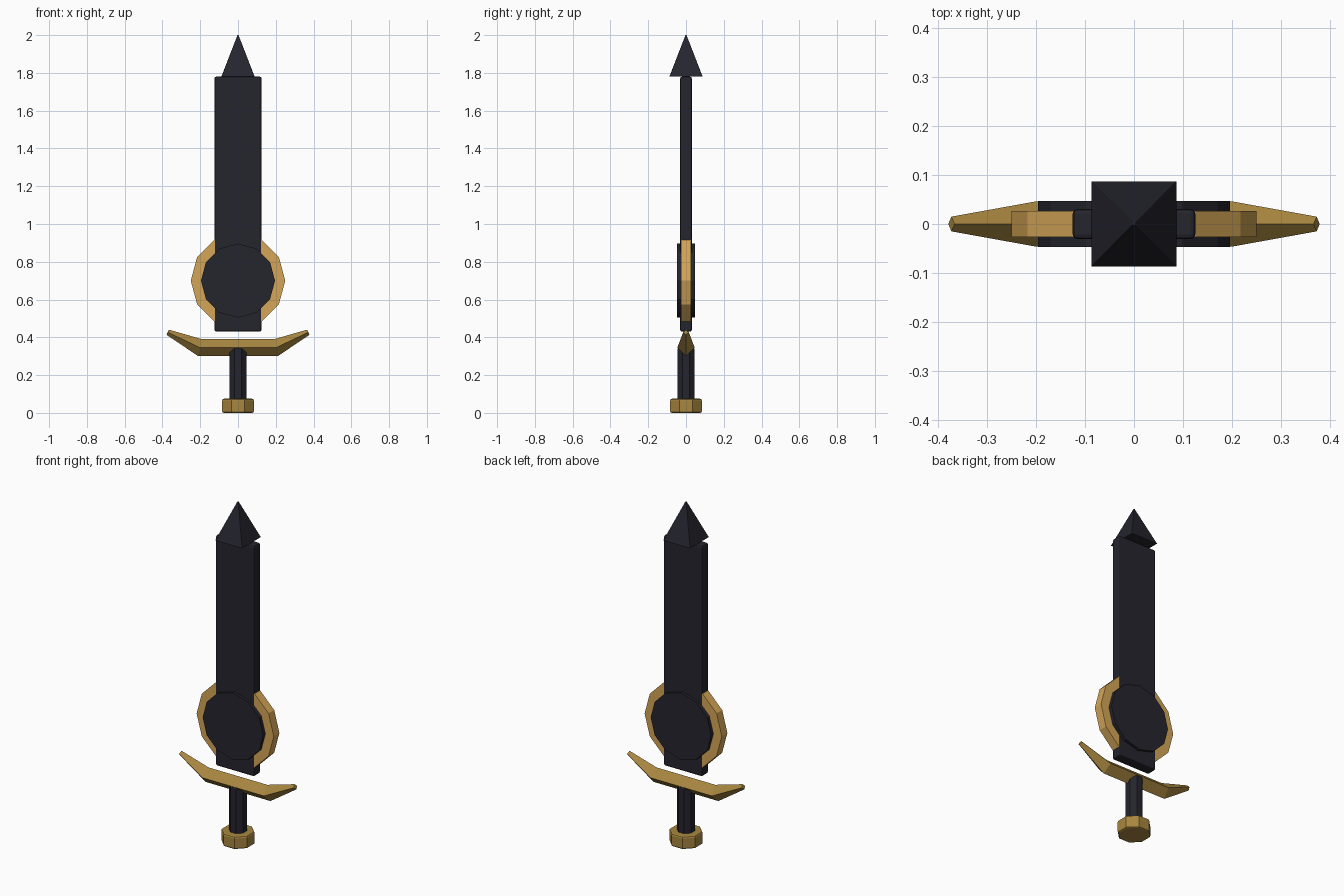
import bpy, bmesh, math
from mathutils import Matrix, Vector

if "Cube" in bpy.data.objects:
    bpy.data.objects.remove(bpy.data.objects["Cube"])


def material(name, rgb):
    m = bpy.data.materials.new(name)
    m.diffuse_color = (*rgb, 1)
    m.use_nodes = True
    m.node_tree.nodes["Principled BSDF"].inputs["Base Color"].default_value = m.diffuse_color
    return m


DARK = material("dark steel", (0.018, 0.018, 0.027))
BRASS = material("aged brass", (0.39, 0.24, 0.05))
GOLD = material("bright gold", (0.66, 0.38, 0.095))


def finish(name, bm, mat, bevel=0):
    bmesh.ops.recalc_face_normals(bm, faces=bm.faces)
    me = bpy.data.meshes.new(name)
    bm.to_mesh(me)
    bm.free()
    me.materials.append(mat)
    ob = bpy.data.objects.new(name, me)
    bpy.context.collection.objects.link(ob)
    if bevel:
        mod = ob.modifiers.new("bevel", 'BEVEL')
        mod.width = bevel
        mod.segments = 2
        mod.limit_method = 'ANGLE'
        mod.angle_limit = math.radians(50)
    return ob


def cone(name, mat, sides, r1, r2, depth, z, turn=0, facing_front=False, bevel=0):
    bm = bmesh.new()
    mtx = Matrix.Rotation(turn, 4, 'Z')
    if facing_front:
        mtx = Matrix.Rotation(math.pi / 2, 4, 'X') @ mtx
    bmesh.ops.create_cone(bm, cap_ends=True, segments=sides, radius1=r1, radius2=r2,
                          depth=depth, matrix=Matrix.Translation((0, 0, z)) @ mtx)
    return finish(name, bm, mat, bevel)


# Blade slab
bm = bmesh.new()
bmesh.ops.create_cube(bm, size=1, matrix=Matrix.Translation((0, 0, 1.105))
                      @ Matrix.Diagonal((0.25, 0.062, 1.35, 1)))
finish("blade", bm, DARK, 0.01)

# Pyramid tip
cone("blade_tip", DARK, 4, 0.088 * math.sqrt(2), 0.004, 0.22, 1.89, math.pi / 4, bevel=0.008)

# Round emblem: gold rim with a thicker dark disc through it
cone("emblem_rim", GOLD, 12, 0.25, 0.25, 0.052, 0.7, facing_front=True)
cone("emblem_disc", DARK, 12, 0.196, 0.196, 0.094, 0.7, facing_front=True)

# Octagonal grip and pommel, flats toward the front
flat = math.cos(math.pi / 8)
cone("grip", DARK, 8, 0.045 / flat, 0.045 / flat, 0.28, 0.205, math.pi / 8, bevel=0.008)
cone("pommel", BRASS, 8, 0.084 / flat, 0.084 / flat, 0.075, 0.0375, math.pi / 8, bevel=0.01)

# Crossguard: diamond section swept along a bent path, tapering to the ends
bm = bmesh.new()
stations = [(-0.372, 0.427, 0.015, 1), (-0.2, 0.345, 0.046, 0.5),
            (0.2, 0.345, 0.046, -0.5), (0.372, 0.427, 0.015, -1)]
bend = math.atan2(0.082, 0.172)
rings = []
for x, z, r, lean in stations:
    a = lean * bend
    up = Vector((math.sin(a), 0, math.cos(a)))
    side = Vector((0, 1, 0))
    c = Vector((x, 0, z))
    rings.append([bm.verts.new(c + v * r) for v in (up, side, -up, -side)])
for p, q in zip(rings, rings[1:]):
    for i in range(4):
        bm.faces.new((p[i], p[(i + 1) % 4], q[(i + 1) % 4], q[i]))
bm.faces.new(rings[0])
bm.faces.new(rings[-1])
finish("crossguard", bm, BRASS)
